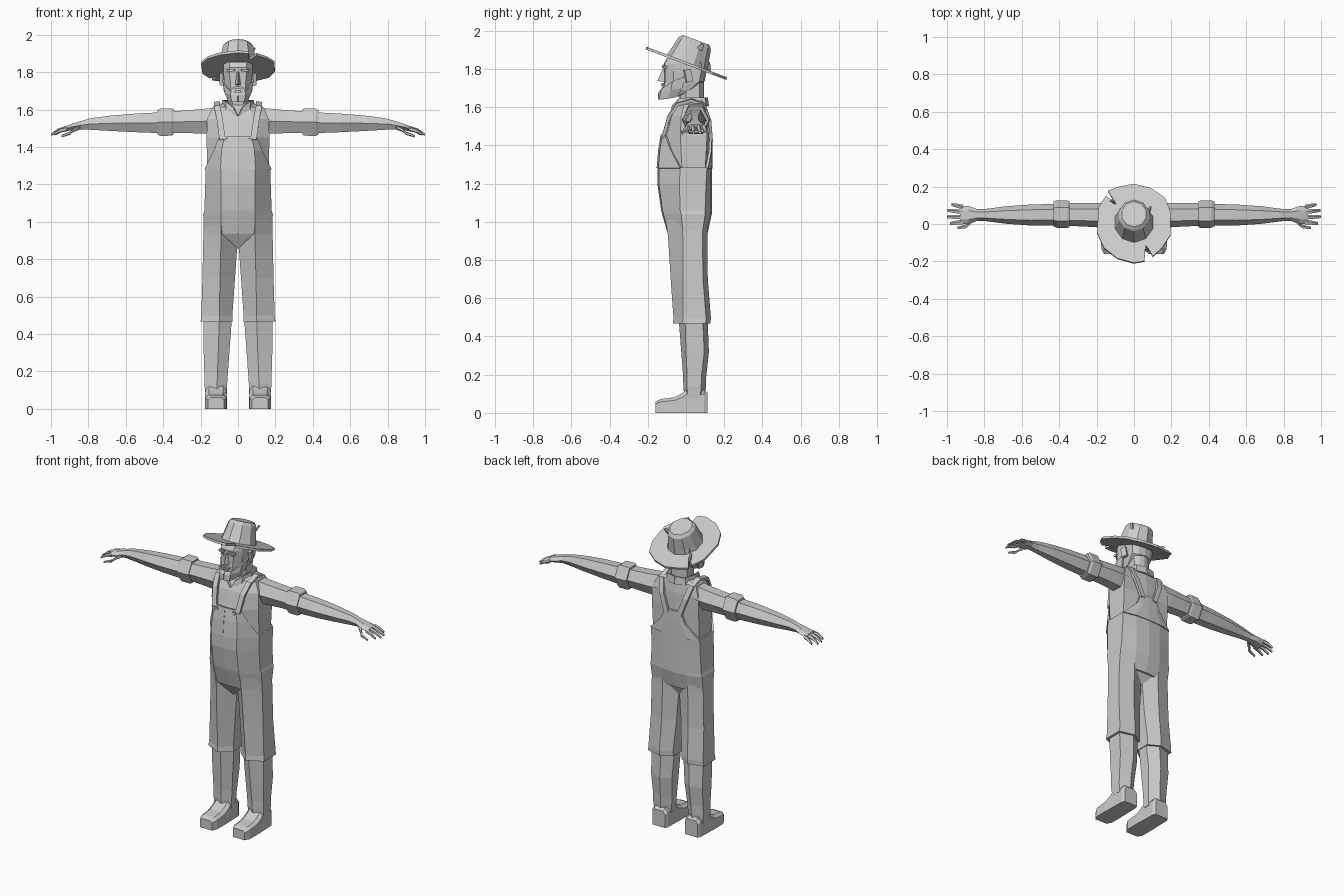
import bpy, bmesh, math
from mathutils import Vector, Matrix

grey = bpy.data.materials.new("plain grey")
grey.diffuse_color = (0.6, 0.6, 0.6, 1)


def finish(name, bm, mirror=False, thick=0):
    bmesh.ops.recalc_face_normals(bm, faces=bm.faces)
    me = bpy.data.meshes.new(name)
    bm.to_mesh(me)
    bm.free()
    me.materials.append(grey)
    ob = bpy.data.objects.new(name, me)
    bpy.context.collection.objects.link(ob)
    if thick:
        s = ob.modifiers.new("thickness", 'SOLIDIFY')
        s.thickness, s.offset = thick, 0
    if mirror:
        ob.modifiers.new("mirror", 'MIRROR')
    return ob


def loft(name, rings, mirror=False, closed=True, thick=0):
    """Skin a list of equal-length point rows; closed rows get end caps."""
    bm = bmesh.new()
    rows = [[bm.verts.new(p) for p in r] for r in rings]
    n = len(rows[0])
    for a, b in zip(rows, rows[1:]):
        for i in range(n if closed else n - 1):
            j = (i + 1) % n
            bm.faces.new((a[i], a[j], b[j], b[i]))
    if closed:
        bm.faces.new(rows[0])
        bm.faces.new(rows[-1])
    return finish(name, bm, mirror, thick)


def body(z, front, cx, sx, sf, sb, back):
    """Ten-sided symmetric section: front, cheek, side front, side back, back."""
    half = [(cx, front * .93 + sf * .07), (sx, sf), (sx, sb), (cx, back - .007)]
    pts = [(0, front)] + half + [(0, back)] + [(-x, y) for x, y in reversed(half)]
    return [(x, y, z) for x, y in pts]


def leg(z, xi, xm, xo, yf, yo, yb):
    """Six-sided leg section."""
    return [(xm, yf, z), (xo, yo, z), (xo, yb - .025, z), (xm, yb, z),
            (xi, yb - .04, z), (xi, yo + .01, z)]


def limb(x, y, z, ry, rz, n=6):
    """Section across the arm."""
    return [(x, y + ry * math.cos(2 * math.pi * i / n),
             z + rz * 1.1 * math.sin(2 * math.pi * i / n)) for i in range(n)]


def box(name, c, size, mirror=False, rot=(0, 0, 0)):
    bm = bmesh.new()
    bmesh.ops.create_cube(bm, size=1)
    m = Matrix.Translation(c)
    for a, k in zip(rot, 'XYZ'):
        m = m @ Matrix.Rotation(a, 4, k)
    bm.transform(m @ Matrix.Diagonal((*size, 1)))
    return finish(name, bm, mirror)


# Overalls: body, crotch wedge, bibs, straps, buttons
loft("overalls_body", [
    body(.935, -.095, .09, .183, -.015, .085, .112),
    body(1.04, -.125, .09, .186, -.025, .10, .135),
    body(1.06, -.13, .09, .18, -.03, .10, .135),
    body(1.20, -.15, .09, .175, -.035, .105, .135),
    body(1.285, -.15, .09, .175, -.03, .11, .135)])
loft("crotch", [[(-.09, -.09, .94), (.09, -.09, .94), (0, -.04, .855)],
                [(-.09, .1, .94), (.09, .1, .94), (0, .07, .87)]])
loft("front_bib", [
    [(0, -.147, 1.28), (.09, -.139, 1.28), (.174, -.028, 1.28)],
    [(0, -.138, 1.38), (.085, -.13, 1.38), (.125, -.078, 1.38)],
    [(0, -.125, 1.455), (.07, -.118, 1.455), (.096, -.107, 1.455)]],
    True, False, .014)
loft("back_bib", [
    [(0, .132, 1.28), (.1, .127, 1.28), (.174, .108, 1.28)],
    [(0, .132, 1.37), (.05, .13, 1.37), (.085, .126, 1.37)],
    [(0, .13, 1.44), (.03, .129, 1.44), (.055, .127, 1.44)]],
    True, False, .014)
strap = [(.083, -.12, 1.44), (.098, -.09, 1.55), (.112, -.045, 1.615),
         (.112, .03, 1.635), (.108, .095, 1.61), (.085, .124, 1.53), (.045, .133, 1.42)]
loft("straps", [[(x - .016, y, z + .002), (x + .016, y, z - .002)] for x, y, z in strap],
     True, False, .016)
loft("buttons", [[(.062 + .012 * math.cos(a * math.pi / 3), y,
                   1.437 + .012 * math.sin(a * math.pi / 3)) for a in range(6)]
                 for y in (-.118, -.137)], True)

# Shirt and collar
loft("shirt", [
    body(1.26, -.13, .09, .165, -.02, .10, .122),
    body(1.45, -.108, .08, .168, -.03, .11, .12),
    body(1.55, -.08, .08, .165, -.025, .11, .115),
    body(1.615, -.045, .07, .135, -.01, .09, .105),
    body(1.635, -.02, .04, .07, 0, .075, .095)])
loft("collar", [
    [(0, -.075, 1.565), (.06, -.052, 1.6), (.088, .02, 1.61), (.065, .1, 1.605), (0, .115, 1.605)],
    [(.022, -.068, 1.61), (.062, -.035, 1.643), (.078, .02, 1.65), (.06, .095, 1.65), (0, .108, 1.65)]],
    True, False, .012)

# Sleeves, rolled cuffs, forearms
loft("sleeves", [limb(.13, .045, 1.54, .065, .073), limb(.20, .048, 1.537, .065, .068),
                 limb(.30, .05, 1.535, .062, .062), limb(.37, .05, 1.533, .06, .06)], True)
loft("sleeve_cuffs", [limb(.345, .052, 1.534, .068, .071), limb(.355, .052, 1.534, .073, .077),
                      limb(.415, .053, 1.533, .073, .077), limb(.43, .053, 1.532, .066, .068)], True)
loft("forearms", [limb(.42, .05, 1.53, .058, .058), limb(.55, .048, 1.529, .056, .052),
                  limb(.68, .048, 1.527, .047, .043), limb(.79, .048, 1.523, .033, .032),
                  limb(.84, .048, 1.517, .032, .023), limb(.885, .048, 1.508, .048, .018),
                  limb(.93, .048, 1.495, .05, .014)], True)

# Fingers and thumb: root and tip
digits = [((.915, .09, 1.497), (.975, .103, 1.47)), ((.92, .064, 1.5), (.998, .072, 1.466)),
          ((.92, .036, 1.5), (1.0, .038, 1.466)), ((.915, .01, 1.497), (.985, .002, 1.468)),
          ((.85, .03, 1.505), (.905, -.02, 1.468))]
for i, (a, b) in enumerate(digits):
    a, b = Vector(a), Vector(b)
    m = a.lerp(b, .55) + Vector((0, 0, .006))
    name = "thumb" if i == 4 else "finger_%d" % (i + 1)
    loft(name, [limb(*a, .013, .012, 5), limb(*m, .012, .010, 5), limb(*b, .008, .006, 5)], True)
loft("thumb_tip", [limb(.895, -.013, 1.475, .011, .009, 5), limb(.945, -.022, 1.458, .007, .006, 5)], True)

# Trouser legs, lower legs, boots
loft("trouser_legs", [
    leg(1.04, .004, .09, .178, -.112, -.02, .115), leg(.93, .004, .09, .185, -.095, -.017, .112),
    leg(.855, .005, .092, .187, -.09, -.015, .112), leg(.70, .016, .096, .19, -.08, -.015, .114),
    leg(.50, .03, .10, .196, -.066, -.015, .13), leg(.468, .028, .10, .2, -.068, -.018, .128),
    leg(.47, .05, .10, .17, -.03, 0, .10)], True)
loft("lower_legs", [
    leg(.49, .032, .10, .185, -.038, -.005, .113), leg(.32, .045, .105, .184, -.025, 0, .12),
    leg(.19, .054, .11, .18, -.015, .006, .106), leg(.135, .058, .112, .18, -.014, .006, .104),
    leg(.08, .06, .115, .174, -.008, .008, .1)], True)
boot = [(-.16, .042, .06), (-.13, .057, .073), (-.06, .058, .082), (-.015, .057, .105),
        (.005, .056, .125), (.095, .054, .12), (.113, .045, .105)]
loft("boots", [[(.118 - w, y, 0), (.118 + w, y, 0), (.118 + w, y, h * .8),
                (.118 + w * .65, y, h), (.118 - w * .65, y, h), (.118 - w, y, h * .8)]
               for y, w, h in boot], True)

# Neck, head, beard
loft("neck", [body(1.58, -.03, .03, .055, 0, .07, .095), body(1.76, -.04, .03, .058, 0, .07, .095)])
loft("head", [
    body(1.655, -.125, .028, .042, -.095, -.045, -.03),
    body(1.69, -.122, .036, .062, -.075, .02, .04),
    body(1.735, -.113, .04, .073, -.065, .07, .098),
    body(1.79, -.112, .045, .077, -.065, .08, .108),
    body(1.825, -.117, .045, .078, -.06, .08, .105),
    body(1.855, -.10, .045, .075, -.05, .07, .09)])
loft("beard", [
    [(0, -.142, 1.64), (.03, -.134, 1.64), (.045, -.095, 1.645), (.05, -.05, 1.655)],
    [(0, -.14, 1.675), (.036, -.128, 1.68), (.066, -.078, 1.69), (.07, -.02, 1.70)],
    [(0, -.126, 1.69), (.034, -.122, 1.695), (.074, -.07, 1.735), (.077, -.005, 1.76)]],
    True, False, .012)
loft("nose", [[(-.017, -.108, 1.73), (.017, -.108, 1.73), (0, -.15, 1.738)],
              [(-.008, -.108, 1.80), (.008, -.108, 1.80), (0, -.122, 1.80)]])
box("mustache", (.014, -.121, 1.717), (.03, .014, .012), True, (0, .25, .1))
box("lips", (0, -.122, 1.7), (.034, .012, .008))
box("brows", (.037, -.112, 1.81), (.04, .018, .012), True, (0, .1, .25))
box("eyes", (.034, -.108, 1.787), (.022, .012, .01), True, (0, 0, .2))
box("ears", (.084, .012, 1.765), (.018, .035, .065), True, (.2, 0, .3))

# Hat: torn brim on a backward tilt, faceted crown, loose scraps
def tilt(x, y, h=0):
    return (x, y + .36 * h, 1.83 - .38 * y + .93 * h)

rim = [(0, -.21), (.055, -.20), (.062, -.115), (.08, -.14), (.10, -.175), (.15, -.13),
       (.195, -.06), (.197, .06), (.165, .14), (.09, .19), (0, .213), (-.09, .195),
       (-.14, .175), (-.095, .105), (-.15, .15), (-.19, .085), (-.197, -.05),
       (-.16, -.13), (-.09, -.185)]
bm = bmesh.new()
bm.faces.new([bm.verts.new(tilt(x, y)) for x, y in rim])
finish("hat_brim", bm, False, .014)


def crown(h, r, dy=0):
    return [tilt(r * math.cos(math.pi * (i + .5) / 5), dy + r * math.sin(math.pi * (i + .5) / 5), h)
            for i in range(10)]


loft("hat_crown", [crown(0, .108, .005), crown(.035, .1, .005), crown(.115, .084, .005),
                   crown(.133, .068, .005)])
loft("brim_scrap", [[tilt(-.095, .105, .0), tilt(-.12, .13, .0)],
                    [tilt(-.115, .1, .045), tilt(-.13, .105, .05)]], False, False, .006)
loft("crown_scrap", [[tilt(.075, .05, .09), tilt(.08, .02, .09)],
                     [tilt(.09, .05, .125), tilt(.09, .038, .125)]], False, False, .006)
